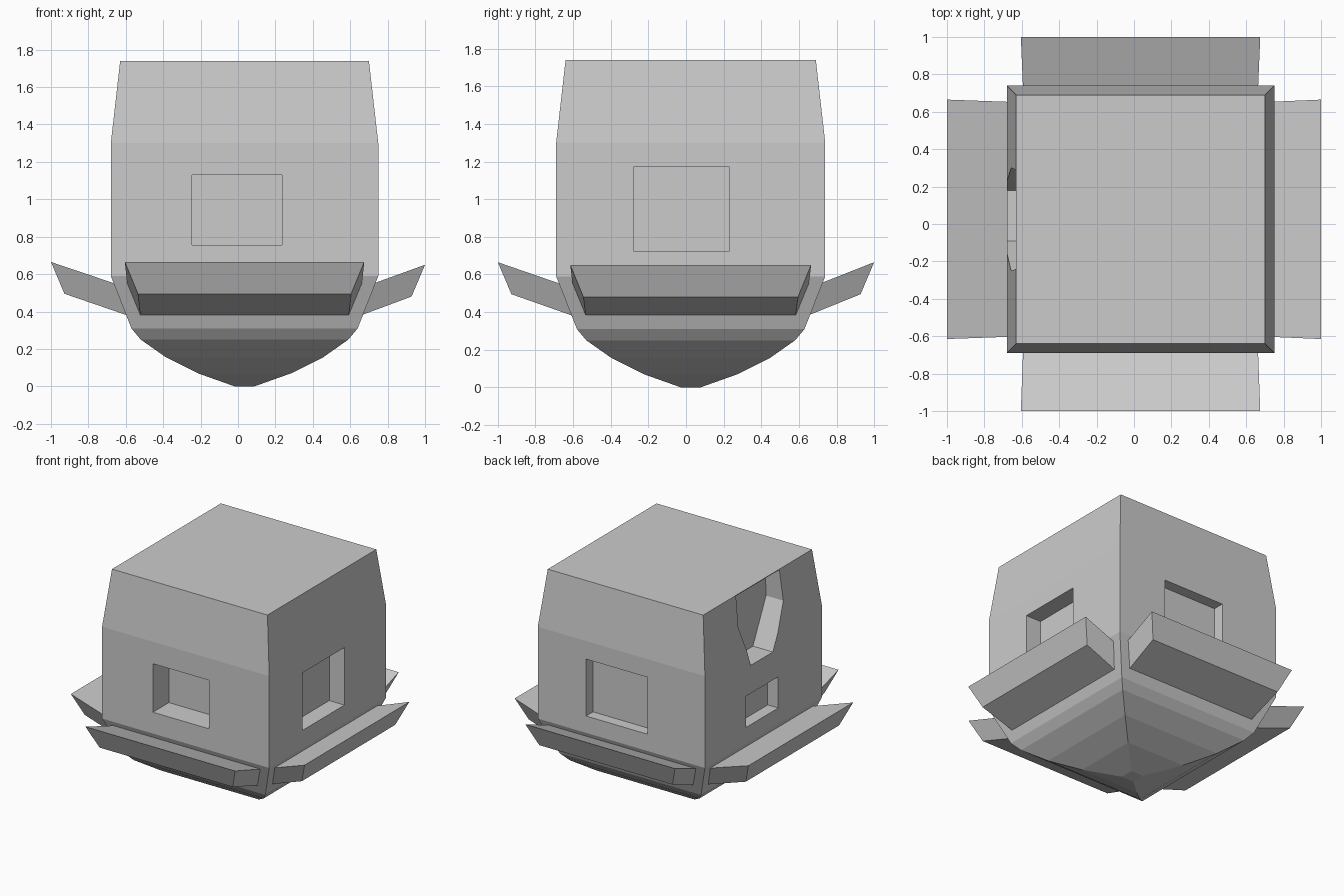
import bpy, bmesh
from mathutils import Vector

if "Cube" in bpy.data.objects:
    bpy.data.objects.remove(bpy.data.objects["Cube"])

CX, CY = 0.035, 0.025   # body axis


def make_object(name, bm):
    bmesh.ops.recalc_face_normals(bm, faces=bm.faces)
    mesh = bpy.data.meshes.new(name)
    bm.to_mesh(mesh)
    bm.free()
    obj = bpy.data.objects.new(name, mesh)
    bpy.context.collection.objects.link(obj)
    return obj


def loft(bm, rings):
    """Skin closed rings of equal length and cap both ends."""
    loops = [[bm.verts.new(p) for p in ring] for ring in rings]
    n = len(loops[0])
    for a, b in zip(loops, loops[1:]):
        for i in range(n):
            j = (i + 1) % n
            bm.faces.new((a[i], a[j], b[j], b[i]))
    bm.faces.new(loops[0][::-1])
    bm.faces.new(loops[-1])


# Body: square section lofted along a rounded hull and tapered top (z, half width)
profile = [(0, .053), (.07, .25), (.155, .42), (.25, .555), (.31, .605),
           (.59, .715), (1.30, .715), (1.74, .665)]
bm = bmesh.new()
loft(bm, [[(CX + sx * h, CY + sy * h, z)
           for sx, sy in ((-1, -1), (1, -1), (1, 1), (-1, 1))] for z, h in profile])
body = make_object("body", bm)

# Recesses: one window per side, plus a flared opening high on the left
bm = bmesh.new()


def recess(axis, start, end, outline):
    """Extrude a (side position, z) outline along x (axis 0) or y (axis 1)."""
    loft(bm, [[(d, s, z) if axis == 0 else (s, d, z) for s, z in outline]
              for d in (start, end)])


def rect(a, b, low, high):
    return [(a, low), (b, low), (b, high), (a, high)]


recess(1, -.9, -.495, rect(-.245, .235, .755, 1.13))   # front
recess(0, .9, .62, rect(-.28, .23, .725, 1.17))        # right
recess(1, .9, .655, rect(-.187, .337, .72, 1.16))      # back
recess(0, -.9, -.59, rect(-.156, .237, .712, .953))    # left
recess(0, -.9, -.51, [(-.09, 1.17), (.18, 1.17), (.30, 1.50),
                      (.29, 1.735), (-.24, 1.735), (-.25, 1.50)])
cutter = make_object("recess_cutter", bm)
cutter.hide_render = True

mod = body.modifiers.new("recesses", 'BOOLEAN')
mod.operation = 'DIFFERENCE'
mod.solver = 'EXACT'
mod.object = cutter
bpy.context.view_layer.objects.active = body
bpy.ops.object.modifier_apply(modifier=mod.name)
bpy.data.objects.remove(cutter)


# Slanted slabs around the hull: tip at full reach, root buried in the body
def slab(name, out, dz):
    out = Vector(out)
    side = Vector((-out.y, out.x, 0))
    centre = Vector((CX, CY, 0))
    base = centre.dot(out)
    # (distance along out, z, half width)
    section = [(1.0, .665 + dz, .64), (.928, .495 + dz, .57),
               (base + .57, .36, .555), (base + .62, .525, .625)]
    mid = centre - out * base
    b = bmesh.new()
    loft(b, [[mid + out * d + side * (s * w) + Vector((0, 0, z))
              for d, z, w in section] for s in (-1, 1)])
    return make_object(name, b)


slab("front_slab", (0, -1, 0), 0)
slab("back_slab", (0, 1, 0), 0)
slab("left_slab", (-1, 0, 0), 0)
slab("right_slab", (1, 0, 0), -.015)
